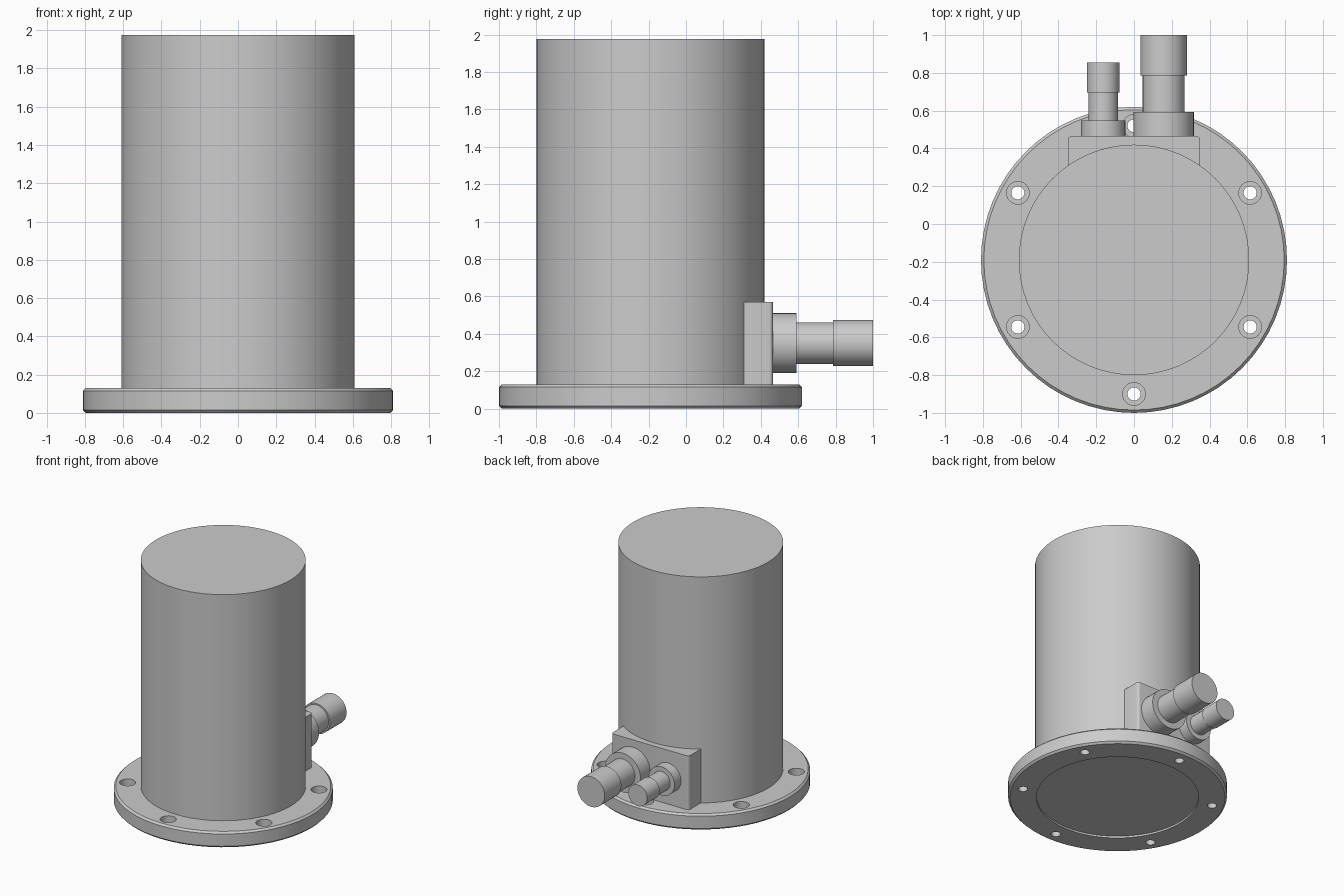
import bpy, bmesh
from math import radians, sin, cos, pi
from mathutils import Matrix

if "Cube" in bpy.data.objects:
    bpy.data.objects.remove(bpy.data.objects["Cube"])

AXIS_Y = -0.19      # centre line of the round housing


def lathe(name, profile, segs, matrix):
    """Spin (radius, height) points about local z; ends are closed with caps."""
    bm = bmesh.new()
    rings = []
    for r, h in profile:
        rings.append([bm.verts.new((r * cos(2 * pi * i / segs),
                                    r * sin(2 * pi * i / segs), h))
                      for i in range(segs)])
    for a, b in zip(rings, rings[1:]):
        for i in range(segs):
            j = (i + 1) % segs
            bm.faces.new((a[i], a[j], b[j], b[i]))
    bm.faces.new(rings[0][::-1])
    bm.faces.new(rings[-1])
    bmesh.ops.recalc_face_normals(bm, faces=bm.faces)
    bm.transform(matrix)
    return add_object(name, bm)


def add_object(name, bm):
    mesh = bpy.data.meshes.new(name)
    bm.to_mesh(mesh)
    bm.free()
    obj = bpy.data.objects.new(name, mesh)
    bpy.context.collection.objects.link(obj)
    return obj


housing = Matrix.Translation((0, AXIS_Y, 0))

# Base flange: chamfered rims and a shallow recess underneath
flange = lathe("base_flange", [(0.60, 0.015), (0.60, 0), (0.795, 0), (0.81, 0.015),
                               (0.81, 0.115), (0.795, 0.13), (0.59, 0.13)], 64, housing)

# Six counterbored bolt holes
for k in range(6):
    a = radians(90 + 60 * k)
    place = Matrix.Translation((0.71 * cos(a), AXIS_Y + 0.71 * sin(a), 0))
    cutter = lathe("hole_cutter", [(0.035, -0.1), (0.035, 0.06), (0.06, 0.06), (0.06, 0.2)],
                   24, place)
    cutter.hide_render = True
    mod = flange.modifiers.new("bolt_hole", 'BOOLEAN')
    mod.operation = 'DIFFERENCE'
    mod.solver = 'EXACT'
    mod.object = cutter
    bpy.context.view_layer.objects.active = flange
    bpy.ops.object.modifier_apply(modifier=mod.name)
    bpy.data.objects.remove(cutter)

# Housing tube and end cap
lathe("motor_body", [(0.61, 0.12), (0.61, 1.46)], 64, housing)
lathe("end_cap", [(0.61, 1.46), (0.61, 1.975)], 64, housing)

# Connector block on the back, front corners slightly rounded
bm = bmesh.new()
bmesh.ops.create_cube(bm, size=1)
bm.transform(Matrix.Translation((0, 0.383, 0.35)) @ Matrix.Diagonal((0.70, 0.164, 0.44, 1)))
corners = [e for e in bm.edges
           if all(v.co.y > 0.4 for v in e.verts)
           and abs(e.verts[0].co.z - e.verts[1].co.z) > 0.1]
bmesh.ops.bevel(bm, geom=corners, offset=0.02, segments=4, profile=0.5, affect='EDGES')
add_object("connector_block", bm)


# Stepped round connectors pointing out of the back
def connector(name, x, profile):
    place = Matrix.Translation((x, 0, 0.35)) @ Matrix.Rotation(radians(-90), 4, 'X')
    lathe(name, profile, 40, place)


connector("power_connector", 0.157, [(0.16, 0.46), (0.16, 0.592), (0.111, 0.592),
                                     (0.111, 0.785), (0.123, 0.785), (0.123, 1.0)])
connector("signal_connector", -0.163, [(0.117, 0.46), (0.117, 0.548), (0.078, 0.548),
                                       (0.078, 0.695), (0.086, 0.695), (0.086, 0.855)])

# Smooth round walls, keep edges sharp
bpy.ops.object.select_all(action='DESELECT')
for obj in bpy.context.collection.objects:
    obj.select_set(True)
    bpy.context.view_layer.objects.active = obj
bpy.ops.object.shade_smooth_by_angle(angle=radians(30))
